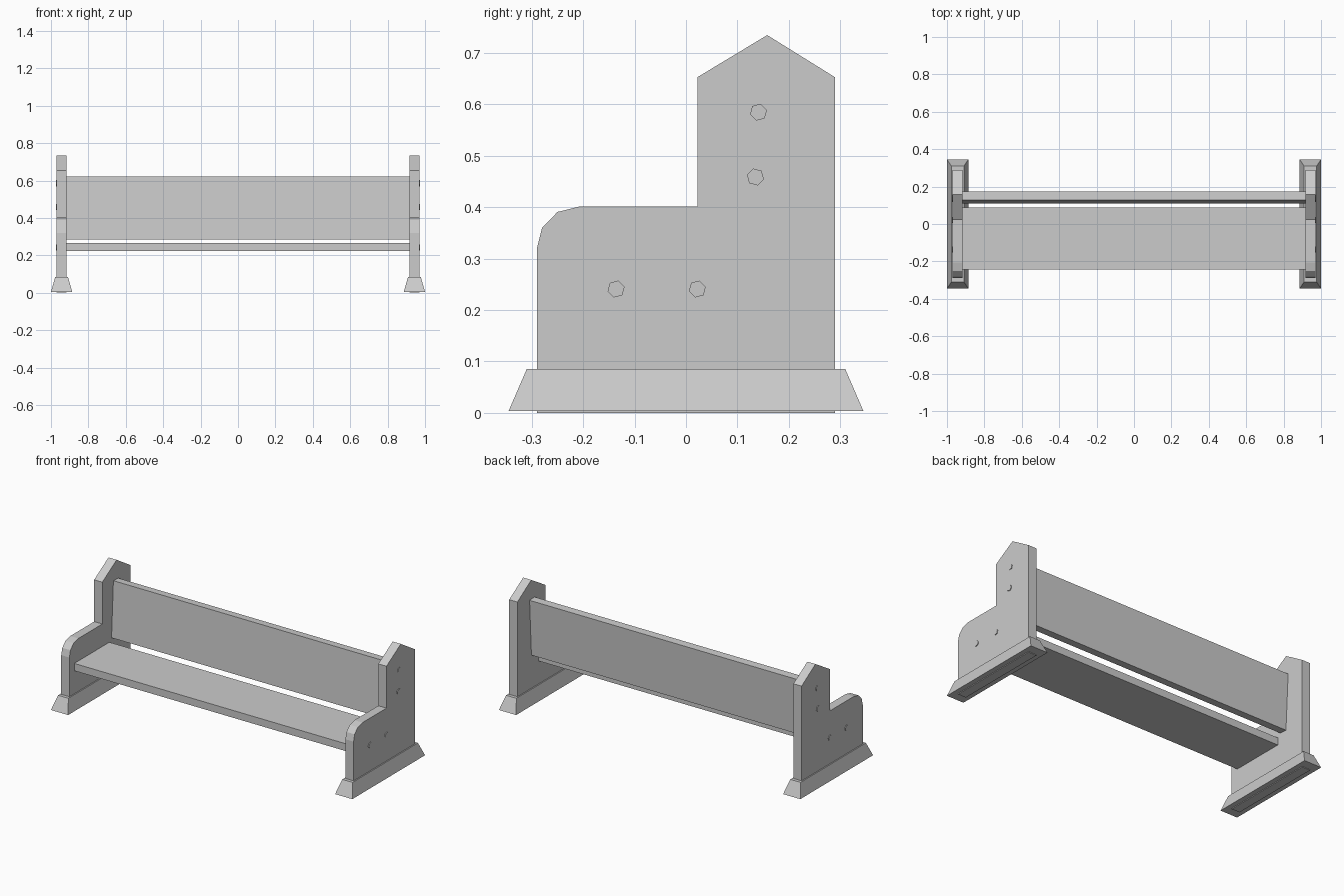
import bpy, bmesh
from math import radians, cos, sin, tau
from mathutils import Matrix, Vector

if "Cube" in bpy.data.objects:
    bpy.data.objects.remove(bpy.data.objects["Cube"])


def make_object(name, bm):
    bmesh.ops.recalc_face_normals(bm, faces=bm.faces)
    mesh = bpy.data.meshes.new(name)
    bm.to_mesh(mesh)
    bm.free()
    obj = bpy.data.objects.new(name, mesh)
    bpy.context.collection.objects.link(obj)
    return obj


def mirror_x(obj):
    mod = obj.modifiers.new("mirror", 'MIRROR')
    mod.use_axis[0] = True
    mod.use_bisect_axis[0] = False
    mod.use_mirror_merge = False
    return obj


def extrude_profile(name, points, x0, x1):
    """Extrude a (y, z) outline from x0 to x1."""
    bm = bmesh.new()
    face = bm.faces.new([bm.verts.new((x0, y, z)) for y, z in points])
    ext = bmesh.ops.extrude_face_region(bm, geom=[face])
    verts = [g for g in ext["geom"] if isinstance(g, bmesh.types.BMVert)]
    bmesh.ops.translate(bm, verts=verts, vec=(x1 - x0, 0, 0))
    return make_object(name, bm)


def box(name, size, location, tilt=0.0):
    bm = bmesh.new()
    bmesh.ops.create_cube(bm, size=1, matrix=Matrix.Diagonal((*size, 1)))
    obj = make_object(name, bm)
    obj.location = location
    obj.rotation_euler.x = tilt
    return obj


# End panels with pointed back post and rounded arm
panel = [(-0.29, 0), (0.29, 0), (0.29, 0.653), (0.158, 0.735), (0.022, 0.653),
         (0.022, 0.402), (-0.205, 0.402), (-0.25, 0.391), (-0.28, 0.36), (-0.29, 0.32)]
mirror_x(extrude_profile("end_panel", panel, 0.916, 0.970))

# Tapered feet
bm = bmesh.new()
bmesh.ops.create_cube(bm, size=2)
for v in bm.verts:
    top = v.co.z > 0
    hx, hy, z = (0.034, 0.31, 0.085) if top else (0.057, 0.345, 0.004)
    v.co = Vector((0.943 + v.co.x * hx, v.co.y * hy, z))
mirror_x(make_object("foot", bm))

# Seat board and slightly reclined backrest board
box("seat", (1.84, 0.333, 0.044), (0, -0.077, 0.245))
box("backrest", (1.84, 0.047, 0.336), (0, 0.142, 0.4525), radians(-3))

# Hexagonal bolt heads on the outer faces
for i, (y, z) in enumerate([(0.141, 0.585), (0.135, 0.459), (-0.136, 0.241), (0.022, 0.241)]):
    turn = radians(-15 if i == 1 else 15)
    hexagon = [(y + 0.017 * cos(turn + k * tau / 6), z + 0.017 * sin(turn + k * tau / 6))
               for k in range(6)]
    mirror_x(extrude_profile(f"bolt_{i + 1}", hexagon, 0.965, 0.974))
